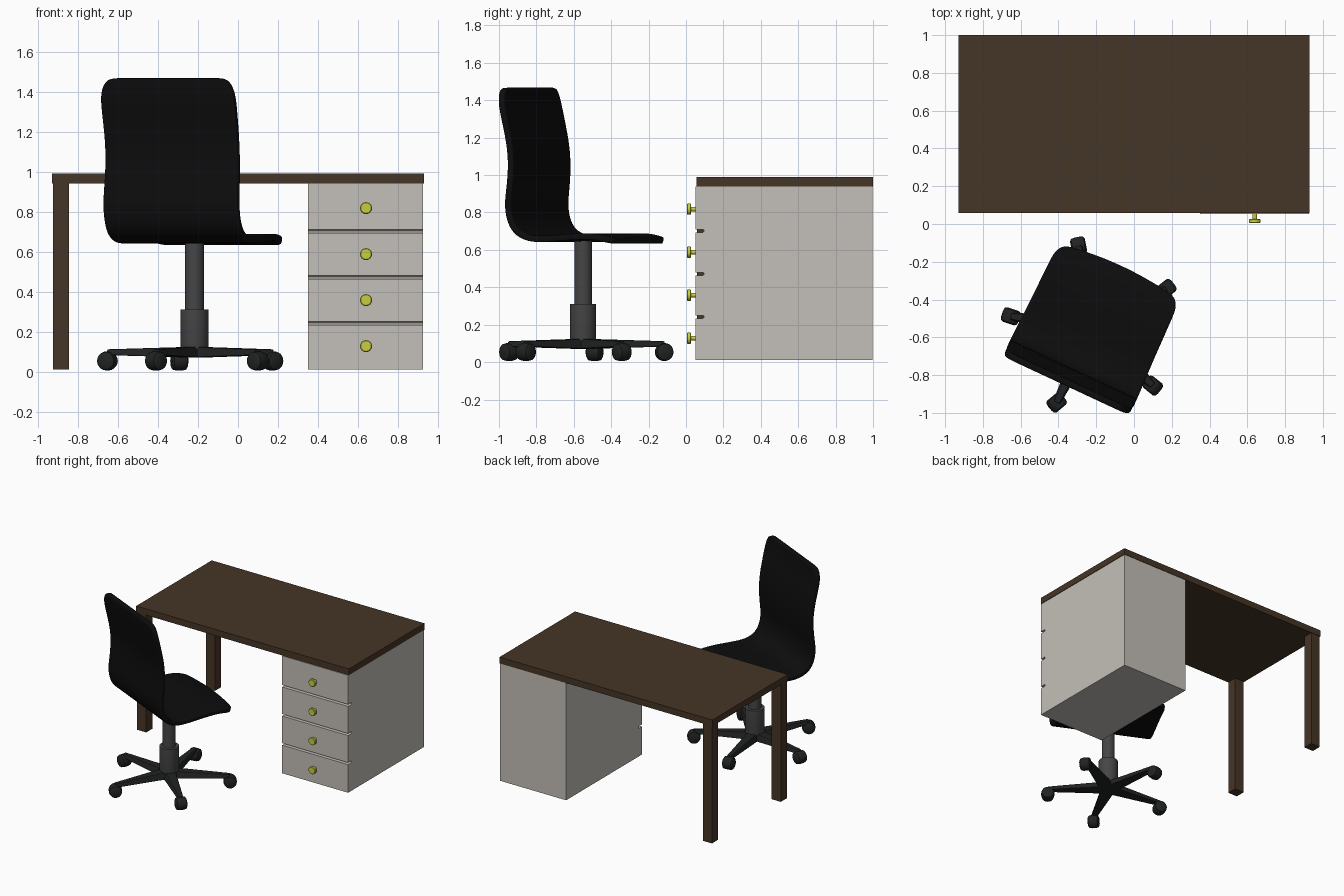
import bpy, bmesh
from math import radians, cos, sin, pi
from mathutils import Matrix, Vector

if "Cube" in bpy.data.objects:
    bpy.data.objects.remove(bpy.data.objects["Cube"])


def material(name, rgb):
    m = bpy.data.materials.new(name)
    m.diffuse_color = (*rgb, 1)
    m.use_nodes = True
    m.node_tree.nodes["Principled BSDF"].inputs["Base Color"].default_value = m.diffuse_color
    return m


WOOD = material("dark_wood", (0.06, 0.035, 0.019))
PAINT = material("pale_paint", (0.55, 0.52, 0.48))
BRASS = material("yellow_knob", (0.58, 0.62, 0.05))
BLACK = material("black_plastic", (0.004, 0.004, 0.004))
DARK = material("dark_plastic", (0.015, 0.016, 0.016))
STEEL = material("grey_metal", (0.06, 0.06, 0.06))


def make(name, verts, faces, mat, smooth=False):
    me = bpy.data.meshes.new(name)
    me.from_pydata(verts, [], faces)
    bm = bmesh.new()
    bm.from_mesh(me)
    bmesh.ops.recalc_face_normals(bm, faces=bm.faces)
    bm.to_mesh(me)
    bm.free()
    if smooth:
        me.shade_smooth()
    me.materials.append(mat)
    ob = bpy.data.objects.new(name, me)
    bpy.context.collection.objects.link(ob)
    return ob


def extrude(name, ring_a, ring_b, mat):
    n = len(ring_a)
    faces = [(i, (i + 1) % n, n + (i + 1) % n, n + i) for i in range(n)]
    faces += [tuple(range(n)), tuple(range(n, 2 * n))]
    return make(name, ring_a + ring_b, faces, mat)


def box(name, x0, x1, y0, y1, z0, z1, mat):
    ring = [(x0, y0), (x1, y0), (x1, y1), (x0, y1)]
    return extrude(name, [(x, y, z0) for x, y in ring],
                   [(x, y, z1) for x, y in ring], mat)


def lathe(name, profile, mat, matrix, n=32):
    # profile of (radius, height) pairs around local z
    verts = [(r * cos(2 * pi * k / n), r * sin(2 * pi * k / n), h)
             for r, h in profile for k in range(n)]
    faces = [(j * n + k, j * n + (k + 1) % n, (j + 1) * n + (k + 1) % n, (j + 1) * n + k)
             for j in range(len(profile) - 1) for k in range(n)]
    faces += [tuple(range(n)), tuple(range(len(verts) - n, len(verts)))]
    ob = make(name, verts, faces, mat)
    ob.matrix_world = matrix
    bpy.context.view_layer.objects.active = ob
    bpy.ops.object.select_all(action='DESELECT')
    ob.select_set(True)
    bpy.ops.object.shade_smooth_by_angle(angle=radians(35))
    return ob


# Desk top and the two legs on the left
box("desk_top", -0.93, 0.93, 0.057, 1.0, 0.94, 0.99, WOOD)
for side, y in (("front", 0.06), ("back", 0.92)):
    box(f"{side}_leg", -0.925, -0.845, y, y + 0.077, 0.012, 0.94, WOOD)

# Drawer cabinet: side profile with grooves between the drawers
prof = [(0.052, 0.012)]
for z in (0.242, 0.472, 0.702):
    h = 0.008
    prof += [(0.052, z - h), (0.09, z - h), (0.096, z - h / 2),
             (0.096, z + h / 2), (0.09, z + h), (0.052, z + h)]
prof += [(0.052, 0.94), (0.997, 0.94), (0.997, 0.012)]
extrude("drawer_cabinet", [(0.35, y, z) for y, z in prof],
        [(0.926, y, z) for y, z in prof], PAINT)

# Drawer knobs
for i, z in enumerate((0.128, 0.358, 0.588, 0.818)):
    lathe(f"drawer_knob_{i + 1}",
          [(0.026, 0), (0.03, 0.004), (0.03, 0.018), (0.026, 0.022),
           (0.012, 0.022), (0.012, 0.055)], BRASS,
          Matrix.Translation((0.64, 0.005, z)) @ Matrix.Rotation(-pi / 2, 4, 'X'), 24)

# Chair column
CENTRE = Vector((-0.217, -0.55, 0))
lathe("chair_column",
      [(0.06, 0.075), (0.07, 0.11), (0.07, 0.31), (0.047, 0.31), (0.047, 0.66)],
      STEEL, Matrix.Translation(CENTRE))

# Five-arm base with casters
for i, twist in enumerate((1, 10, 5, -24, -10)):
    angle = radians(100 - 72 * i)
    place = Matrix.Translation(CENTRE) @ Matrix.Rotation(angle, 4, 'Z')
    rings = [[(x, s * w, z) for s, z in ((-1, a), (1, a), (0.7, b), (-0.7, b))]
             for x, w, a, b in ((0, 0.055, 0.07, 0.125), (0.44, 0.022, 0.083, 0.112))]
    arm = extrude(f"base_arm_{i + 1}", *rings, DARK)
    arm.matrix_world = place
    bevel = arm.modifiers.new("Bevel", 'BEVEL')
    bevel.width, bevel.segments = 0.006, 2
    lathe(f"caster_{i + 1}",
          [(0.032, -0.04), (0.044, -0.033), (0.048, -0.015),
           (0.048, 0.015), (0.044, 0.033), (0.032, 0.04)], DARK,
          place @ Matrix.Translation((0.44, 0, 0.054))
          @ Matrix.Rotation(radians(twist), 4, 'Z') @ Matrix.Rotation(pi / 2, 4, 'X'), 20)

# One-piece seat and backrest: (depth, height, half width) along the centre line
shell = [(-0.322, 1.467, 0.33), (-0.318, 1.40, 0.368), (-0.296, 1.30, 0.368),
         (-0.266, 1.17, 0.365), (-0.256, 1.05, 0.365), (-0.266, 0.93, 0.368),
         (-0.277, 0.85, 0.37), (-0.268, 0.77, 0.37), (-0.232, 0.695, 0.37),
         (-0.15, 0.658, 0.367), (-0.05, 0.658, 0.363), (0.10, 0.671, 0.36),
         (0.22, 0.673, 0.358), (0.31, 0.660, 0.355), (0.36, 0.648, 0.325)]
cols = (-1, -0.8, -0.4, 0, 0.4, 0.8, 1)
verts = []
for v, z, w in shell:
    for c in cols:
        bow = 0.03 * c * c if v > 0.3 else 0
        verts.append((c * w, v - bow, z))
m = len(cols)
faces = [(j * m + k, j * m + k + 1, (j + 1) * m + k + 1, (j + 1) * m + k)
         for j in range(len(shell) - 1) for k in range(m - 1)]
seat = make("seat_and_backrest", verts, faces, BLACK, smooth=True)
seat.matrix_world = Matrix.Translation(CENTRE) @ Matrix.Rotation(radians(-25), 4, 'Z')
sub = seat.modifiers.new("Subdivision", 'SUBSURF')
sub.levels = sub.render_levels = 2
solid = seat.modifiers.new("Solidify", 'SOLIDIFY')
solid.thickness, solid.offset = 0.034, 0
edge = seat.modifiers.new("Bevel", 'BEVEL')
edge.width, edge.segments, edge.angle_limit = 0.012, 2, radians(50)
